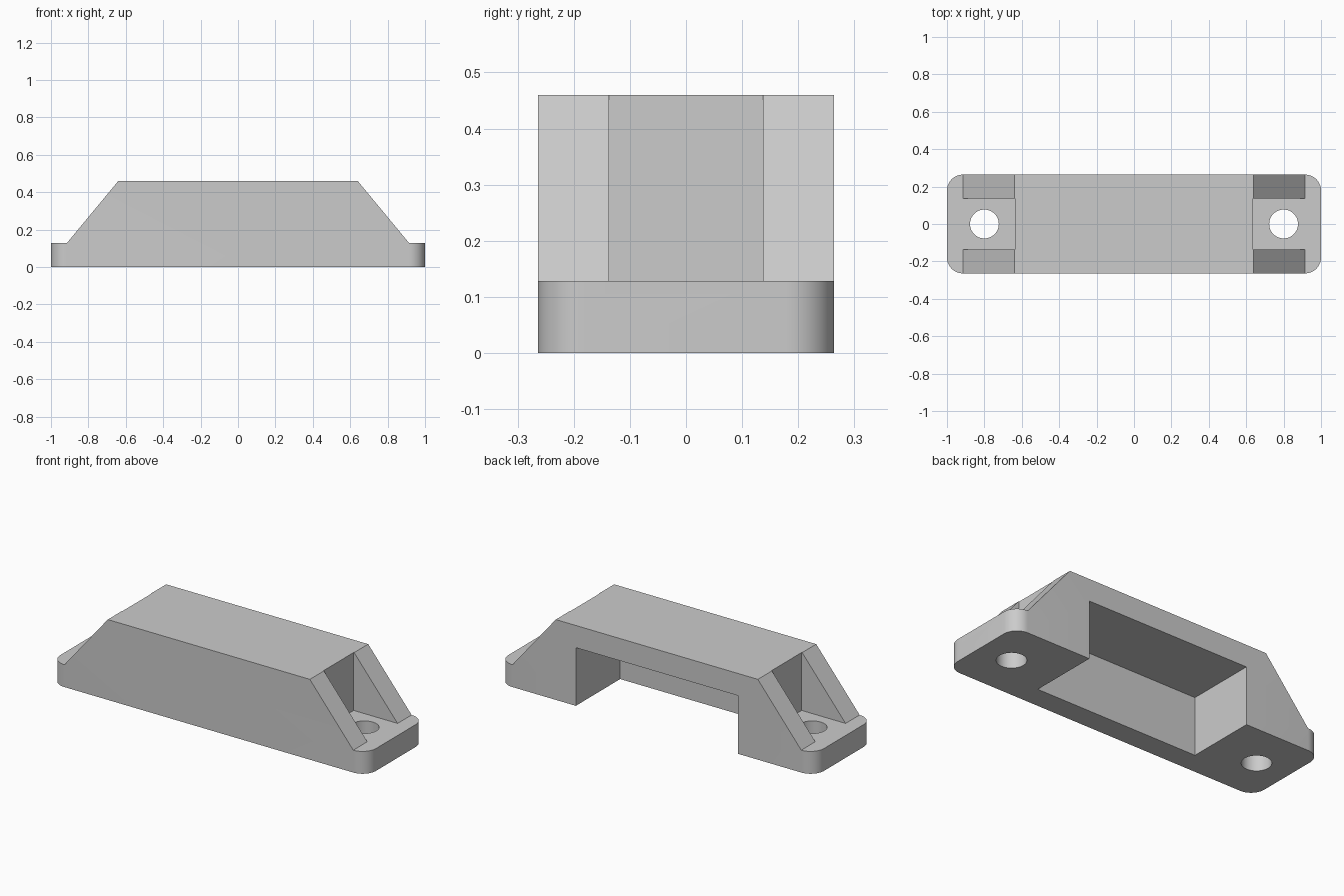
import bpy
import bmesh
from mathutils import Matrix

HALF_Y = 0.264
HEIGHT = 0.46
FOOT = 0.128       # thickness of the screw flanges
RIB_IN = 0.137     # inner face of the ribs
ROOF_X = 0.64      # end of the flat roof
RIB_X = 0.915      # outer end of the sloping ribs
RADIUS = 1 - RIB_X

if "Cube" in bpy.data.objects:
    bpy.data.objects.remove(bpy.data.objects["Cube"], do_unlink=True)

grey = bpy.data.materials.new("light grey")
grey.use_nodes = True
colour = (0.6, 0.6, 0.6, 1)
grey.diffuse_color = colour
grey.node_tree.nodes["Principled BSDF"].inputs["Base Color"].default_value = colour


def make_object(name, bm):
    bmesh.ops.recalc_face_normals(bm, faces=bm.faces)
    mesh = bpy.data.meshes.new(name)
    bm.to_mesh(mesh)
    bm.free()
    mesh.materials.append(grey)
    obj = bpy.data.objects.new(name, mesh)
    bpy.context.collection.objects.link(obj)
    return obj


def box(low, high):
    bm = bmesh.new()
    bmesh.ops.create_cube(bm, size=1)
    for v in bm.verts:
        v.co = [h if c > 0 else l for c, l, h in zip(v.co, low, high)]
    return bm


def prism(profile, half_width):
    """Extrude an xz profile along y."""
    bm = bmesh.new()
    face = bm.faces.new([bm.verts.new((x, -half_width, z)) for x, z in profile])
    new = bmesh.ops.extrude_face_region(bm, geom=[face])["geom"]
    verts = [g for g in new if isinstance(g, bmesh.types.BMVert)]
    bmesh.ops.translate(bm, verts=verts, vec=(0, 2 * half_width, 0))
    return bm


# Block with rounded vertical corners
bm = box((-1, -HALF_Y, 0), (1, HALF_Y, HEIGHT))
upright = [e for e in bm.edges if abs(e.verts[0].co.z - e.verts[1].co.z) > 0.1]
bmesh.ops.bevel(bm, geom=upright, offset=RADIUS, segments=12, profile=0.5,
                affect='EDGES')
housing = make_object("housing", bm)
bpy.context.view_layer.objects.active = housing
housing.select_set(True)


def cut(bm):
    cutter = make_object("cutter", bm)
    cutter.hide_render = True
    mod = housing.modifiers.new("cut", 'BOOLEAN')
    mod.operation = 'DIFFERENCE'
    mod.solver = 'EXACT'
    mod.object = cutter
    bpy.ops.object.modifier_apply(modifier=mod.name)
    bpy.data.objects.remove(cutter, do_unlink=True)


slope = (RIB_X - ROOF_X) / (HEIGHT - FOOT)
for side in (-1, 1):
    # Sloping end above the flange
    ramp = [(ROOF_X - 0.1 * slope, HEIGHT + 0.1), (RIB_X, FOOT),
            (1.1, FOOT), (1.1, HEIGHT + 0.1)]
    cut(prism([(side * x, z) for x, z in ramp], 0.4))
    # Recess between the two ribs
    xs = sorted((side * (ROOF_X - 0.003), side * 1.1))
    cut(box((xs[0], -RIB_IN, FOOT), (xs[1], RIB_IN, 0.6)))
    # Screw hole
    hole = bmesh.new()
    bmesh.ops.create_cone(hole, cap_ends=True, segments=48, radius1=0.077,
                          radius2=0.077, depth=1,
                          matrix=Matrix.Translation((side * 0.8, 0, 0)))
    cut(hole)

# Cavity open at the back and underneath
cut(box((-0.513, -RIB_IN, -0.1), (0.513, 0.4, 0.333)))

bpy.ops.object.shade_smooth_by_angle(angle=0.5)
